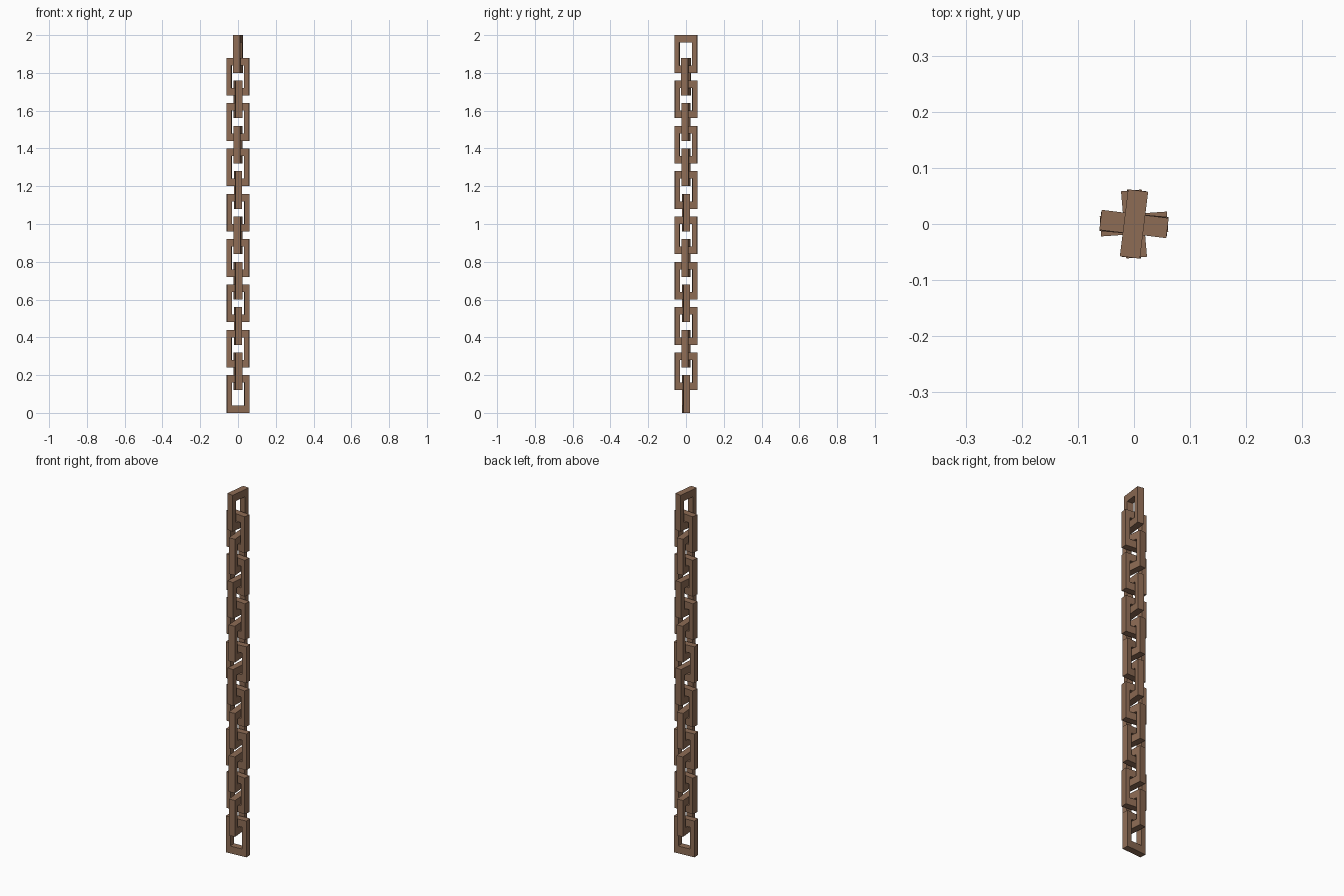
import bpy, bmesh
from math import radians

cube = bpy.data.objects.get("Cube")
if cube:
    bpy.data.objects.remove(cube, do_unlink=True)

# Link proportions
WIDTH, HEIGHT, DEPTH = 0.12, 0.2, 0.036
SIDE, END = 0.026, 0.04
STEP = 0.12

brown = bpy.data.materials.new("rusty brown")
brown.use_nodes = True
color = (0.27, 0.15, 0.09, 1)
brown.diffuse_color = color
brown.node_tree.nodes["Principled BSDF"].inputs["Base Color"].default_value = color


def rectangle(bm, w, h):
    return [bm.verts.new((x * w / 2, -DEPTH / 2, z * h / 2))
            for x, z in ((-1, -1), (1, -1), (1, 1), (-1, 1))]


def link_mesh():
    """Flat rectangular frame, extruded to the link's depth."""
    bm = bmesh.new()
    outer = rectangle(bm, WIDTH, HEIGHT)
    inner = rectangle(bm, WIDTH - 2 * SIDE, HEIGHT - 2 * END)
    for i in range(4):
        j = (i + 1) % 4
        bm.faces.new((outer[i], outer[j], inner[j], inner[i]))
    result = bmesh.ops.extrude_face_region(bm, geom=bm.faces[:], use_keep_orig=True)
    moved = [g for g in result["geom"] if isinstance(g, bmesh.types.BMVert)]
    bmesh.ops.translate(bm, verts=moved, vec=(0, DEPTH, 0))
    bmesh.ops.recalc_face_normals(bm, faces=bm.faces[:])
    mesh = bpy.data.meshes.new("chain_link")
    bm.to_mesh(mesh)
    bm.free()
    mesh.materials.append(brown)
    return mesh


# Interlocked links, alternately turned and slightly twisted
twists = [4, 5, -6, 4, 4, 5, -6, -5, 4, 4, -5, -6, -6, 5, -7, -7]
mesh = link_mesh()
for i, twist in enumerate(twists):
    link = bpy.data.objects.new(f"chain_link_{i + 1}", mesh)
    link.location.z = HEIGHT / 2 + i * STEP
    link.rotation_euler.z = radians(90 * (i % 2) + twist)
    bpy.context.collection.objects.link(link)
